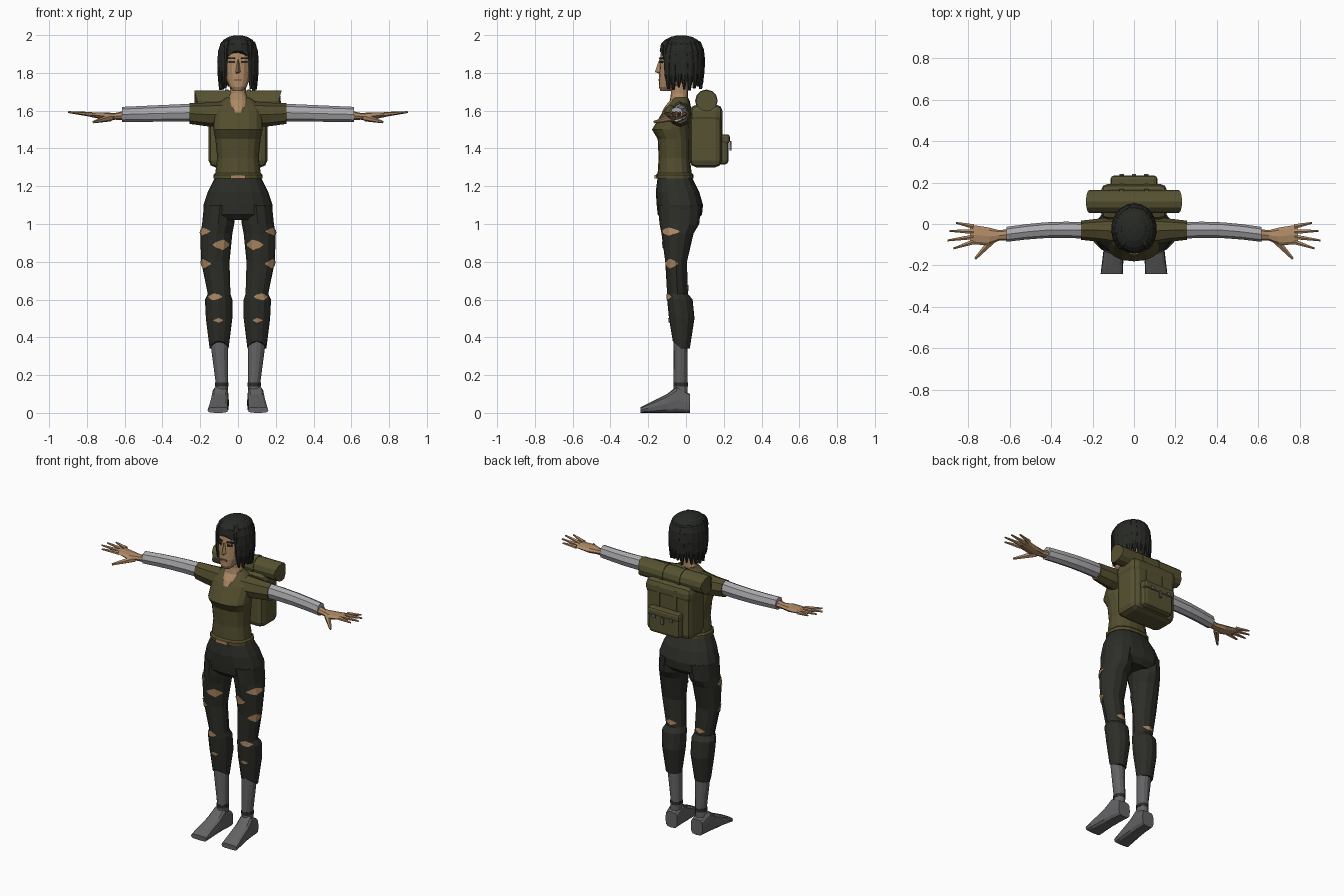
import bpy, bmesh, math, random
from math import pi, cos, sin, radians, copysign
from mathutils import Vector

random.seed(4)
if "Cube" in bpy.data.objects:
    bpy.data.objects.remove(bpy.data.objects["Cube"], do_unlink=True)


def material(name, red, green, blue):
    mat = bpy.data.materials.new(name)
    mat.use_nodes = True
    mat.diffuse_color = (red, green, blue, 1)
    node = next(n for n in mat.node_tree.nodes if n.type == 'BSDF_PRINCIPLED')
    node.inputs["Base Color"].default_value = mat.diffuse_color
    return mat


skin = material("skin", .42, .25, .13)
olive = material("olive shirt", .085, .074, .027)
canvas = material("olive canvas", .095, .085, .032)
cloth = material("dark trousers", .026, .027, .021)
hair = material("black hair", .02, .022, .018)
sleeve_grey = material("light grey", .4, .4, .42)
boot_grey = material("boot grey", .125, .125, .13)
lips = material("lips", .25, .12, .07)


def loft(name, rings, mat):
    """Skin a list of equal-length point rings and close both ends."""
    bm = bmesh.new()
    rows = [[bm.verts.new(point) for point in ring] for ring in rings]
    for low, high in zip(rows, rows[1:]):
        for i in range(len(low)):
            bm.faces.new((low[i - 1], low[i], high[i], high[i - 1]))
    bm.faces.new(rows[0])
    bm.faces.new(rows[-1])
    bmesh.ops.recalc_face_normals(bm, faces=bm.faces)
    mesh = bpy.data.meshes.new(name)
    bm.to_mesh(mesh)
    bm.free()
    mesh.materials.append(mat)
    part = bpy.data.objects.new(name, mesh)
    bpy.context.scene.collection.objects.link(part)
    return part


def section(axis, at, u, v, radius_u, radius_v, sides=12, power=2):
    """Superellipse ring across an axis; u and v run along the other two axes."""
    points = []
    for k in range(sides):
        c, s = cos(2 * pi * k / sides), sin(2 * pi * k / sides)
        point = [u + radius_u * copysign(abs(c) ** (2 / power), c),
                 v + radius_v * copysign(abs(s) ** (2 / power), s)]
        point.insert("xyz".index(axis), at)
        points.append(Vector(point))
    return points


def column(name, rows, mat, sides=16, power=2.4):
    """Centred upright loft from rows of height, half width, front, back."""
    return loft(name, [section("z", z, 0, (front + back) / 2, width, (back - front) / 2, sides, power)
                       for z, width, front, back in rows], mat)


def limb(name, rows, mat):
    """Sideways loft from rows of x, y, z, depth radius, height radius."""
    return loft(name, [section("x", *row, sides=8) for row in rows], mat)


def finish(name, mat):
    part = bpy.context.object
    part.name = name
    part.data.materials.append(mat)
    return part


def block(name, location, size, mat, turn=0, bevel=0):
    bpy.ops.mesh.primitive_cube_add(size=1, location=location, rotation=(0, 0, turn))
    part = finish(name, mat)
    part.data.transform(part.matrix_basis.to_3x3().to_4x4().Diagonal(Vector((*size, 1))))
    if bevel:
        modifier = part.modifiers.new("rounded edges", 'BEVEL')
        modifier.width, modifier.segments = bevel, 2
    return part


def rod(name, start, end, thick, thin, mat, sides=6):
    start, end = Vector(start), Vector(end)
    along = end - start
    bpy.ops.mesh.primitive_cone_add(vertices=sides, radius1=thick, radius2=thin, depth=along.length,
                                    location=(start + end) / 2,
                                    rotation=along.to_track_quat('Z', 'Y').to_euler())
    return finish(name, mat)


# Shirt with rolled hem, waist, bust and collar
column("shirt", [(1.24, .13, -.16, .04), (1.26, .13, -.16, .04), (1.27, .12, -.15, .03),
                 (1.35, .11, -.145, .02), (1.45, .12, -.15, .02), (1.5, .13, -.18, .02),
                 (1.6, .13, -.12, .03), (1.65, .09, -.08, .02), (1.67, .06, -.07, .01)], olive)
block("midriff", (0, -.161, 1.25), (.08, .009, .02), skin)

# Trouser seat
column("trouser_seat", [(1.25, .12, -.15, .03), (1.17, .16, -.16, .07), (1.1, .183, -.155, .09),
                        (1.05, .18, -.15, .085), (1.02, .12, -.12, .06)], cloth)

# Leg profile: height, inner x, outer x, front, back
LEG = [(1.1, .01, .18, -.15, .08), (1, .02, .19, -.14, .07), (.95, .03, .2, -.13, .04),
       (.8, .045, .195, -.11, .005), (.63, .04, .16, -.1, .01), (.6, .03, .175, -.1, .035),
       (.5, .03, .17, -.09, .045), (.34, .05, .15, -.07, .02)]


def leg_section(z, grow=0):
    for upper, lower in zip(LEG, LEG[1:]):
        if z >= lower[0]:
            break
    t = (z - upper[0]) / (lower[0] - upper[0])
    inner, outer, front, back = [a + (b - a) * t for a, b in zip(upper[1:], lower[1:])]
    return section("z", z, (inner + outer) / 2, (front + back) / 2,
                   (outer - inner) / 2 + grow, (back - front) / 2 + grow)


def leg_point(u, z, grow):
    ring = leg_section(z, grow)
    i = math.floor(u)
    return ring[i % 12].lerp(ring[(i + 1) % 12], u - i)


def flip(points, s):
    return [Vector((p.x * s, p.y, p.z)) for p in points]


def tear(name, s, first, last, z, half):
    """Lens-shaped rip following the leg facets between two ring positions."""
    stops = {first, last, (first + last) / 2, *range(math.ceil(first), math.floor(last) + 1)}
    rings = []
    for u in sorted(stops):
        gap = .002 + half * max(0, sin(pi * (u - first) / (last - first)))
        rings.append(flip([leg_point(u, z - gap, .004), leg_point(u, z + gap, .004),
                           leg_point(u, z + gap, -.004), leg_point(u, z - gap, -.004)], s))
    loft(name, rings, skin)


for s, side in ((1, "left"), (-1, "right")):
    # Trouser leg with a raised front cuff
    rings = [leg_section(row[0]) for row in LEG]
    for point in rings[-1]:
        point.z += max(0, -point.y - .03)
    loft(side + "_trouser_leg", [flip(ring, s) for ring in rings], cloth)
    tear(side + "_hip_tear", s, 9.7, 12.2, .96, .02)
    tear(side + "_inner_thigh_tear", s, 7, 9.4, .89, .025)
    tear(side + "_outer_thigh_tear", s, 9.6, 12.3, .79, .025)
    tear(side + "_knee_tear", s, 8.5, 10.8, .615, .016)
    tear(side + "_shin_tear", s, 8.4, 9.8, .49, .01)
    tear(side + "_back_knee_tear", s, 2, 4.2, .66, .014)

    # Boot shaft, ankle band and foot
    loft(side + "_boot_shaft", [section("z", z, s * x, -.028, radius, .037) for z, x, radius in
                                [(.4, .1, .045), (.34, .097, .045), (.15, .085, .032), (.08, .09, .036)]],
         boot_grey)
    loft(side + "_ankle_band", [section("z", z, s * .086, -.028, .035, .039) for z in (.14, .16)], cloth)
    loft(side + "_foot", [section("y", y, s * (.09 - .07 * y), height / 2, .042 - .05 * y, height / 2, power=3.5)
                          for y, height in [(.02, .1), (-.05, .14), (-.1, .1), (-.2, .05), (-.24, .03)]],
         boot_grey)

    # Short sleeve and grey arm
    limb(side + "_short_sleeve", [(s * .07, -.035, 1.58, .07, .07), (s * .17, -.03, 1.58, .056, .062),
                                  (s * .256, -.03, 1.585, .046, .055)], olive)
    steps = [i / 4 for i in range(5)]
    limb(side + "_arm", [(s * (.24 + .375 * t), .01 * sin(pi * t) - .03 - .02 * t, 1.59 - .01 * t,
                          .04 - .004 * t, .047 - .007 * t) for t in steps], sleeve_grey)

    # Hand with fanned fingers
    limb(side + "_palm", [(s * .6, -.052, 1.575, .028, .024), (s * .65, -.055, 1.57, .025, .018),
                          (s * .7, -.06, 1.57, .043, .02), (s * .79, -.05, 1.58, .047, .011)], skin)
    for j, length in enumerate((.085, .115, .125, .1)):
        root = Vector((s * .775, -.012 - .025 * j, 1.58))
        fan = radians(12 - 10 * j)
        tip = root + length * Vector((s * cos(fan), sin(fan), .1))
        rod(f"{side}_finger_{j}", root, tip, .013, .005, skin)
    rod(side + "_thumb", (s * .675, -.07, 1.563), (s * .765, -.167, 1.54), .02, .007, skin)

    # Eyes and brows
    block(side + "_eye", (s * .034, -.131, 1.858), (.03, .009, .012), hair, s * .42)
    block(side + "_brow", (s * .036, -.131, 1.878), (.042, .009, .009), hair, s * .42)

    # Pack straps, buckles and bands around the bedroll
    block(side + "_pack_strap", (s * .06, .19, 1.52), (.02, .009, .16), canvas)
    block(side + "_buckle", (s * .06, .237, 1.43), (.022, .009, .02), boot_grey)
    rod(side + "_roll_band", (s * .05, .108, 1.652), (s * .07, .108, 1.652), .06, .06, canvas, 12)

# Neck and head
column("neck", [(1.59, .035, -.128, -.02), (1.62, .05, -.113, 0), (1.655, .055, -.085, .01),
                (1.69, .043, -.08, .01), (1.76, .042, -.08, .01)], skin)
column("head", [(1.705, .026, -.135, -.08), (1.725, .045, -.144, -.04), (1.77, .065, -.143, .02),
                (1.87, .076, -.138, .07), (1.93, .073, -.13, .07), (1.97, .05, -.1, .05)], skin)
loft("nose", [[(-width, -.13, z), (0, tip, z), (width, -.13, z)] for z, width, tip in
              [(1.795, .014, -.14), (1.805, .017, -.165), (1.87, .008, -.142)]], skin)
block("mouth", (0, -.142, 1.762), (.042, .009, .011), lips)

# Domed hair cap, dipping lower at the sides and back
turns = [radians(a) for a in (0, 20, 40, 60, 80)]
cap = loft("hair_cap", [section("z", 1.93 + .07 * sin(a), 0, -.025, .1 * cos(a), .116 * cos(a), 18)
                        for a in turns], hair)
for vertex in cap.data.vertices:
    if vertex.co.z < 1.94:
        vertex.co.z -= .06 * min(1, abs(vertex.co.x) / .08) if vertex.co.y < 0 else .06


def strand(name, angle, bottom, width):
    """Tapered lock falling from the crown around the head."""
    along = Vector((-sin(angle), cos(angle), 0))
    out = Vector((cos(angle), sin(angle), 0))
    rings = []
    for i in range(6):
        t = (i / 5) ** 1.5
        reach = .5 + .5 * sin(2.2 * math.sqrt(t))
        centre = Vector((.1 * reach * out.x, -.025 + .115 * reach * out.y, 1.985 + (bottom - 1.985) * t))
        half = along * width / 2 * min(1, .5 + 4 * t) * (1 - .8 * t ** 4)
        rings.append([centre - half - out * .006, centre + half - out * .006,
                      centre + half * .8 + out * .007, centre + out * .011,
                      centre - half * .8 + out * .007])
    loft(name, rings, hair)


for j in range(17):
    strand(f"hair_strand_{j}", radians(-40 + 16.25 * j), random.uniform(1.705, 1.75), .05)
for side, angle in (("left", -49), ("right", 229)):
    strand(side + "_fringe", radians(angle), 1.84, .03)

# Backpack, lid, pocket and flap
block("backpack", (0, .105, 1.465), (.31, .17, .33), canvas, bevel=.035)
block("pack_lid", (0, .108, 1.582), (.32, .172, .1), canvas, bevel=.035)
block("pack_pocket", (0, .195, 1.39), (.215, .06, .15), canvas, bevel=.02)
block("pocket_flap", (0, .2, 1.45), (.225, .066, .05), canvas, bevel=.015)
block("pocket_clasp", (0, .236, 1.41), (.018, .009, .04), boot_grey)

# Bedroll with slanted ends
roll = rod("bedroll", (-.215, .108, 1.652), (.215, .108, 1.652), .056, .056, canvas, 12)
roll.data.transform(roll.rotation_euler.to_matrix().to_4x4())
roll.rotation_euler = (0, 0, 0)
for vertex in roll.data.vertices:
    vertex.co.x += copysign(.3 * vertex.co.z, vertex.co.x)
